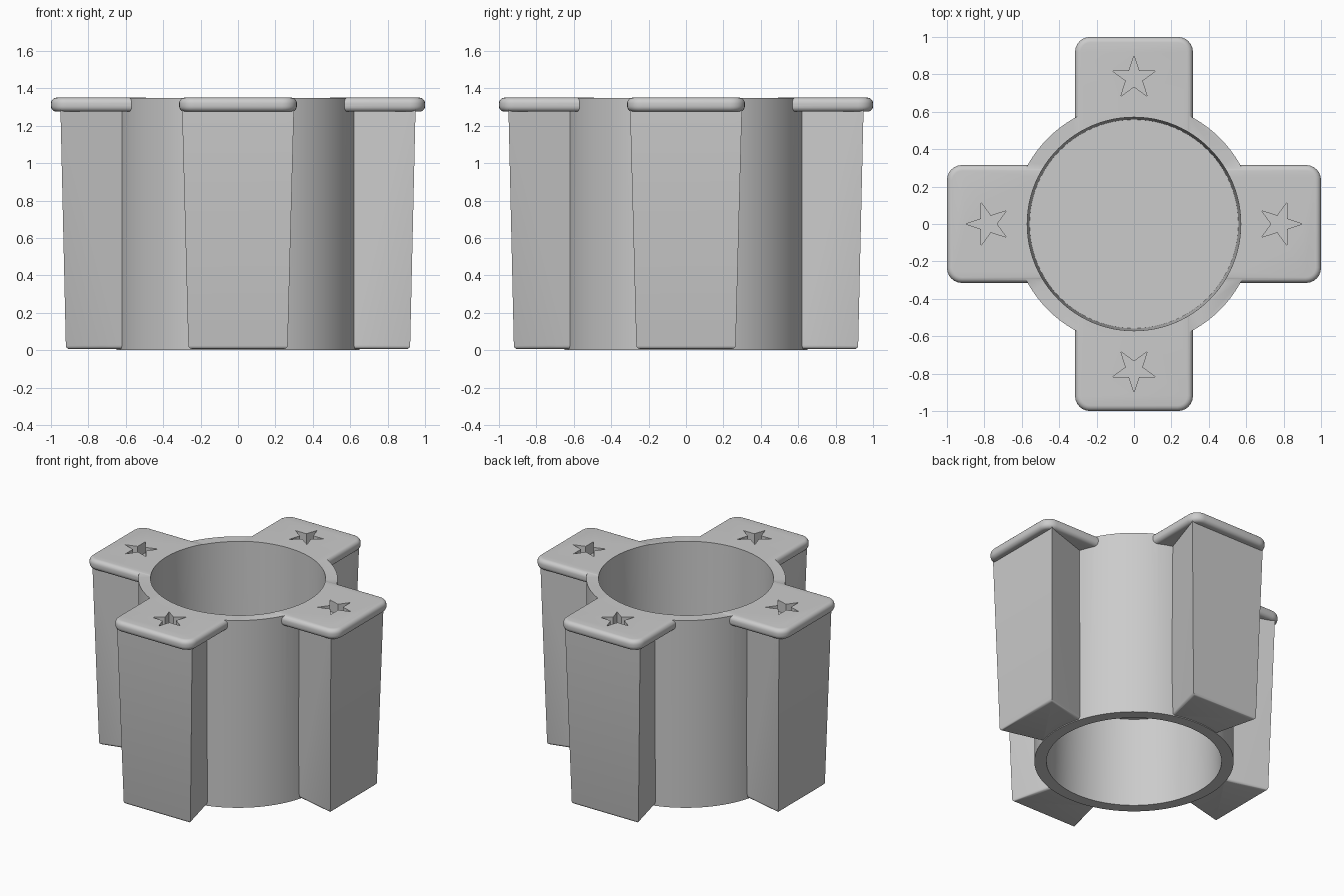
import bpy, bmesh
from math import sin, cos, pi
from mathutils import Matrix

cube = bpy.data.objects.get("Cube")
if cube:
    bpy.data.objects.remove(cube, do_unlink=True)

HEIGHT = 1.35
SEGMENTS = 96

grey = bpy.data.materials.new("light_grey")
grey.use_nodes = True
colour = (0.6, 0.6, 0.6, 1)
grey.diffuse_color = colour
grey.node_tree.nodes["Principled BSDF"].inputs["Base Color"].default_value = colour


def loft(bottom, top, z0, z1):
    """Closed solid between two matching outlines (counter-clockwise)."""
    bm = bmesh.new()
    low = [bm.verts.new((x, y, z0)) for x, y in bottom]
    high = [bm.verts.new((x, y, z1)) for x, y in top]
    bm.faces.new(low[::-1])
    bm.faces.new(high)
    n = len(low)
    for i in range(n):
        j = (i + 1) % n
        bm.faces.new((low[i], low[j], high[j], high[i]))
    return bm


def circle(r):
    steps = [2 * pi * i / SEGMENTS for i in range(SEGMENTS)]
    return [(r * cos(a), r * sin(a)) for a in steps]


def trapezoid(inner_half, outer_half, y0, y1):
    return [(-inner_half, y0), (inner_half, y0), (outer_half, y1), (-outer_half, y1)]


def round_edges(bm, rule, offset, segments):
    edges = [e for e in bm.edges if rule(*[v.co for v in e.verts])]
    bmesh.ops.bevel(bm, geom=edges, offset=offset, segments=segments,
                    profile=0.5, affect='EDGES', clamp_overlap=True)


def level(a, b):
    return abs(a.z - b.z) < 1e-5


def make_object(name, bm, turn=0):
    bm.transform(Matrix.Rotation(turn, 4, 'Z'))
    bmesh.ops.recalc_face_normals(bm, faces=bm.faces)
    mesh = bpy.data.meshes.new(name)
    bm.to_mesh(mesh)
    bm.free()
    mesh.materials.append(grey)
    ob = bpy.data.objects.new(name, mesh)
    bpy.context.collection.objects.link(ob)
    return ob


def combine(body, other, operation):
    """Apply a boolean and discard the second solid."""
    bpy.context.view_layer.objects.active = body
    mod = body.modifiers.new(operation.lower(), 'BOOLEAN')
    mod.operation = operation
    mod.solver = 'EXACT'
    mod.object = other
    bpy.ops.object.modifier_apply(modifier=mod.name)
    bpy.data.objects.remove(other, do_unlink=True)


# Central tube, solid at first, with rounded rims
bm = loft(circle(0.65), circle(0.65), 0, HEIGHT - 0.002)
round_edges(bm, level, 0.05, 6)
body = make_object("ring_holder", bm)


# Tapered side block with softened bottom edges
def block():
    bm = loft(trapezoid(0.16, 0.265, 0.5, 0.92),
              trapezoid(0.15, 0.30, 0.5, 0.95), 0.006, HEIGHT - 0.03)
    round_edges(bm, lambda a, b: level(a, b) and a.z < 0.1 and max(a.y, b.y) > 0.6,
                0.018, 3)
    return bm


# Rounded plate capping each block
def cap_plate():
    outline = trapezoid(0.315, 0.315, 0.4, 1.0)
    bm = loft(outline, outline, HEIGHT - 0.075, HEIGHT)
    round_edges(bm, lambda a, b: not level(a, b) and a.y > 0.9, 0.08, 6)
    round_edges(bm, level, 0.03, 5)
    return bm


# Star recess pointing outwards
def star():
    points = []
    for i in range(10):
        r = 0.046 if i % 2 else 0.12
        a = pi / 2 + i * pi / 5
        points.append((r * cos(a), 0.78 + r * sin(a)))
    return loft(points, points, HEIGHT - 0.08, HEIGHT + 0.1)


# Four arms around the tube
turns = [k * pi / 2 for k in range(4)]
for turn in turns:
    combine(body, make_object("side_block", block(), turn), 'UNION')
for turn in turns:
    combine(body, make_object("cap_plate", cap_plate(), turn), 'UNION')

# Upper and lower bores, leaving a divider disc at mid height
upper = loft(circle(0.558), circle(0.572), 0.71, HEIGHT + 0.05)
lower = loft(circle(0.572), circle(0.558), -0.05, 0.64)
for name, bm in (("upper_bore", upper), ("lower_bore", lower)):
    combine(body, make_object(name, bm), 'DIFFERENCE')

for turn in turns:
    combine(body, make_object("star_recess", star(), turn), 'DIFFERENCE')

# Smooth the curves, keep creases sharp
bpy.ops.object.select_all(action='DESELECT')
body.select_set(True)
bpy.context.view_layer.objects.active = body
bpy.ops.object.shade_smooth_by_angle(angle=pi / 6)
